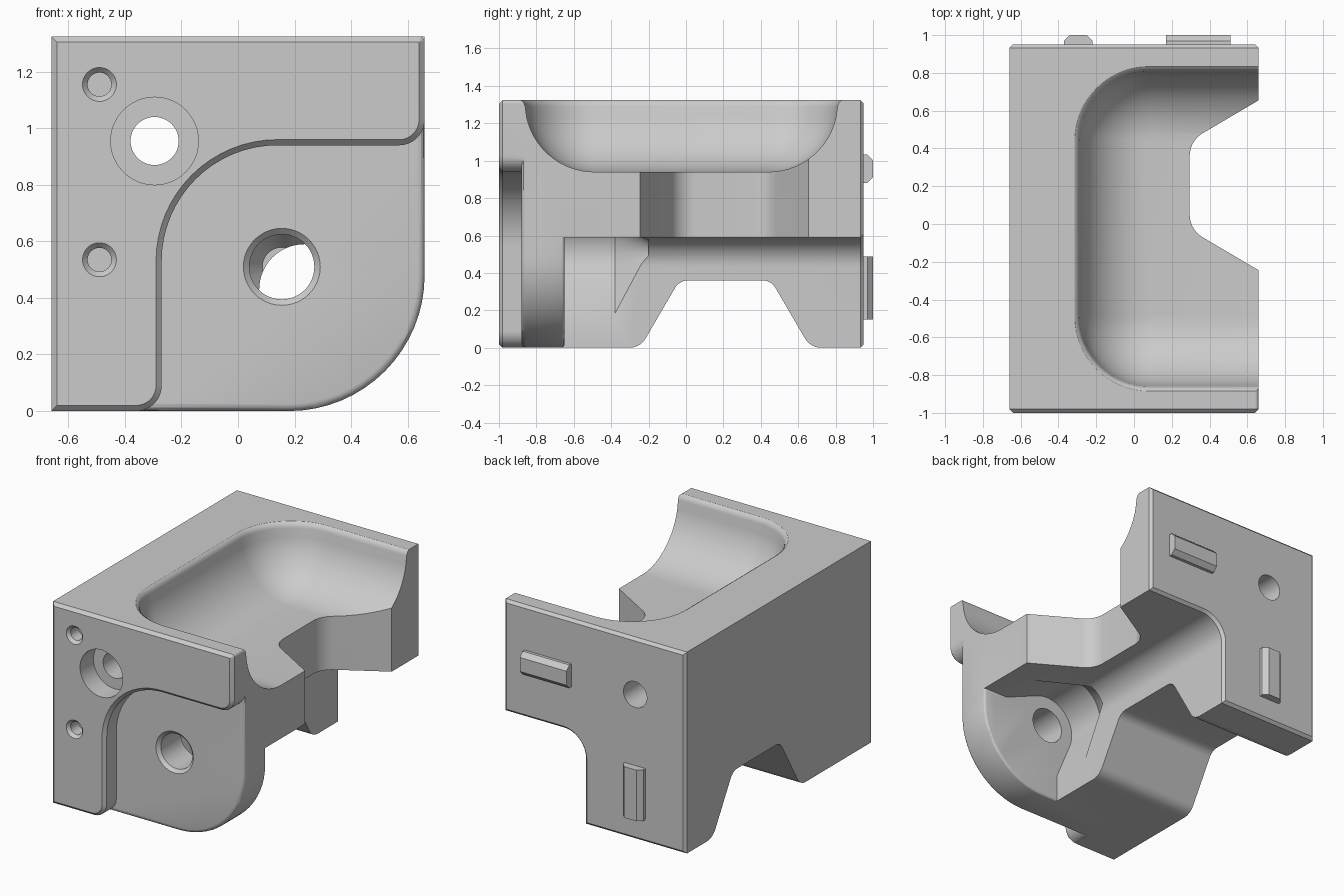
import bpy, bmesh, math
from mathutils import Vector

cube = bpy.data.objects.get("Cube")
if cube:
    bpy.data.objects.remove(cube, do_unlink=True)

grey = bpy.data.materials.new("plain_grey")
grey.use_nodes = True
grey.diffuse_color = (0.6, 0.6, 0.6, 1)
grey.node_tree.nodes["Principled BSDF"].inputs["Base Color"].default_value = (0.6, 0.6, 0.6, 1)

PLACE = {"x": lambda u, v, t: (t, u, v),
         "y": lambda u, v, t: (u, t, v),
         "z": lambda u, v, t: (u, v, t)}


def rounded(corners, steps=16):
    """Outline from (u, v, radius) corners, with filleted corners."""
    out = []
    for i, (u, v, r) in enumerate(corners):
        p = Vector((u, v))
        if r <= 0:
            out.append(p)
            continue
        a = (Vector(corners[i - 1][:2]) - p).normalized()
        b = (Vector(corners[(i + 1) % len(corners)][:2]) - p).normalized()
        half = a.angle(b) / 2
        centre = p + (a + b).normalized() * r / math.sin(half)
        start = p + a * r / math.tan(half) - centre
        end = p + b * r / math.tan(half) - centre
        sweep = start.angle(end)
        for k in range(steps + 1):
            f = k / steps
            out.append(centre + (start * math.sin((1 - f) * sweep)
                                 + end * math.sin(f * sweep)) / math.sin(sweep))
    return out


def loft(name, rings, axis, bevels=(0, 0), segments=1):
    """Skin a list of (outline, position) rings and optionally bevel the two ends."""
    bm = bmesh.new()
    loops = [[bm.verts.new(PLACE[axis](p[0], p[1], t)) for p in ring] for ring, t in rings]
    n = len(loops[0])
    for lo, hi in zip(loops, loops[1:]):
        for i in range(n):
            j = (i + 1) % n
            bm.faces.new((lo[i], lo[j], hi[j], hi[i]))
    caps = [bm.faces.new(loops[0]), bm.faces.new(loops[-1])]
    bmesh.ops.recalc_face_normals(bm, faces=bm.faces)
    edges = [list(c.edges) for c in caps]
    for es, width in zip(edges, bevels):
        if width:
            bmesh.ops.bevel(bm, geom=es, offset=width, segments=segments,
                            profile=0.5, affect="EDGES")
    mesh = bpy.data.meshes.new(name)
    bm.to_mesh(mesh)
    bm.free()
    mesh.materials.append(grey)
    ob = bpy.data.objects.new(name, mesh)
    bpy.context.collection.objects.link(ob)
    return ob


def prism(name, corners, axis, a, b, bevels=(0, 0), segments=1):
    ring = rounded(corners)
    return loft(name, [(ring, a), (ring, b)], axis, bevels, segments)


def bore(name, x, z, stations):
    """Turned cutter along y from (y, radius) stations."""
    angles = [math.tau * k / 48 for k in range(48)]
    return loft(name, [([(x + r * math.cos(a), z + r * math.sin(a)) for a in angles], y)
                       for y, r in stations], "y")


def combine(target, tool, operation):
    mod = target.modifiers.new(tool.name, "BOOLEAN")
    mod.operation, mod.solver, mod.object = operation, "EXACT", tool
    bpy.context.view_layer.objects.active = target
    bpy.ops.object.modifier_apply(modifier=mod.name)
    bpy.data.objects.remove(tool, do_unlink=True)


W, H = 0.66, 1.325

# L-shaped body, front plate and rounded flange
body = prism("bracket_body", [(-W, 0, 0), (0.075, 0, 0), (0.075, 0.59, 0.16), (W, 0.59, 0),
                              (W, H, 0), (-W, H, 0)], "y", -0.75, 0.95, (0, 0.018))
front = prism("front_plate", [(-W, 0, 0), (-0.27, 0, 0.09), (-0.27, 0.94, 0.41),
                              (W, 0.94, 0.09), (W, H, 0.02), (-W, H, 0)],
              "y", -1, -0.7, (0.02, 0))
flange = prism("round_flange", [(-0.4, 0, 0), (W, 0, 0.48), (W, 1.05, 0), (-0.4, 1.05, 0)],
               "y", -0.88, -0.65, (0.025, 0.015), 3)
combine(body, front, "UNION")
combine(body, flange, "UNION")

# Scooped tray with rounded floor and softened rim
R, FLOOR = 0.37, 0.94
levels = []
for k in range(15):
    a = math.radians(4 + 86 * k / 14)
    levels.append((R * math.cos(math.pi / 2 - a), R * (1 - math.cos(math.pi / 2 - a)), a))
rings = []
for k in range(16):
    a = math.radians(90 * k / 15)
    inset, z = R * (1 - math.sin(a)), FLOOR + R * (1 - math.cos(a))
    if k < 14:
        rings.append((inset, z))
rings += [(0, 1.29), (-0.004, 1.304), (-0.013, 1.317), (-0.025, H), (-0.025, 1.4)]
tray = []
for inset, z in rings:
    r = max(R - inset, 0.004)
    x, y0, y1 = -0.29 + inset, -0.86 + inset, 0.81 - inset
    tray.append((rounded([(x, y0, r), (0.9, y0, 0), (0.9, y1, 0), (x, y1, r)]), z))
combine(body, loft("tray_cutter", tray, "z"), "DIFFERENCE")

# Side notch through the tray and foot arch through the wall
notch = [(0.9, -0.39, 0), (W, -0.245, 0), (0.295, -0.03, 0.14), (0.295, 0.44, 0.14),
         (W, 0.655, 0), (0.9, 0.8, 0)]
combine(body, prism("notch_cutter", notch, "z", 0.5, 1.5), "DIFFERENCE")
arch = [(-0.4, -0.1, 0), (-0.4, 0, 0), (-0.245, 0, 0.1), (-0.035, 0.36, 0.08),
        (0.455, 0.36, 0.08), (0.665, 0, 0.1), (0.8, 0, 0), (0.8, -0.1, 0)]
combine(body, prism("arch_cutter", arch, "x", -1, 1), "DIFFERENCE")

# Clearance pocket behind the flange, tapering off along the inner corner
wedge = rounded([(0.113, 0.09, 0), (-0.211, 0.876, 0.2), (0.575, 0.552, 0), (0.575, 0.09, 0)])
hub = Vector((0.155, 0.51))
small = [hub + (p - hub) * 0.35 for p in wedge]
combine(body, loft("clearance_cutter", [(wedge, -0.65), (wedge, -0.38), (small, -0.2)], "y"),
        "DIFFERENCE")

# Bolt holes and locating sockets
combine(body, bore("flange_hole", 0.155, 0.51,
                   [(-0.9, 0.136), (-0.88, 0.136), (-0.86, 0.115), (-0.6, 0.115)]), "DIFFERENCE")
combine(body, bore("bolt_hole", -0.295, 0.955,
                   [(-1.1, 0.155), (-0.86, 0.155), (-0.86, 0.085), (1.1, 0.085)]), "DIFFERENCE")
for z in (1.155, 0.535):
    combine(body, bore("socket", -0.49, z,
                       [(-1.1, 0.06), (-1, 0.06), (-0.98, 0.042), (-0.9, 0.042)]), "DIFFERENCE")

# Chamfered keys on the back
key = [(0.9, 0), (0.97, 0), (1.0, 0.03)]


def add_key(name, centre, half_w, half_h, chamfer_x):
    rings = []
    for y, c in key:
        w = half_w - (c if chamfer_x else 0)
        h = half_h - (0 if chamfer_x else c)
        x, z = centre
        rings.append(([(x - w, z - h), (x + w, z - h), (x + w, z + h), (x - w, z + h)], y))
    return loft(name, rings, "y")


parts = [body,
         add_key("upper_back_key", (0.34, 0.957), 0.17, 0.076, False),
         add_key("lower_back_key", (-0.295, 0.32), 0.075, 0.168, True)]

for ob in parts:
    bpy.ops.object.select_all(action="DESELECT")
    ob.select_set(True)
    bpy.context.view_layer.objects.active = ob
    bpy.ops.object.shade_smooth_by_angle(angle=math.radians(30))
